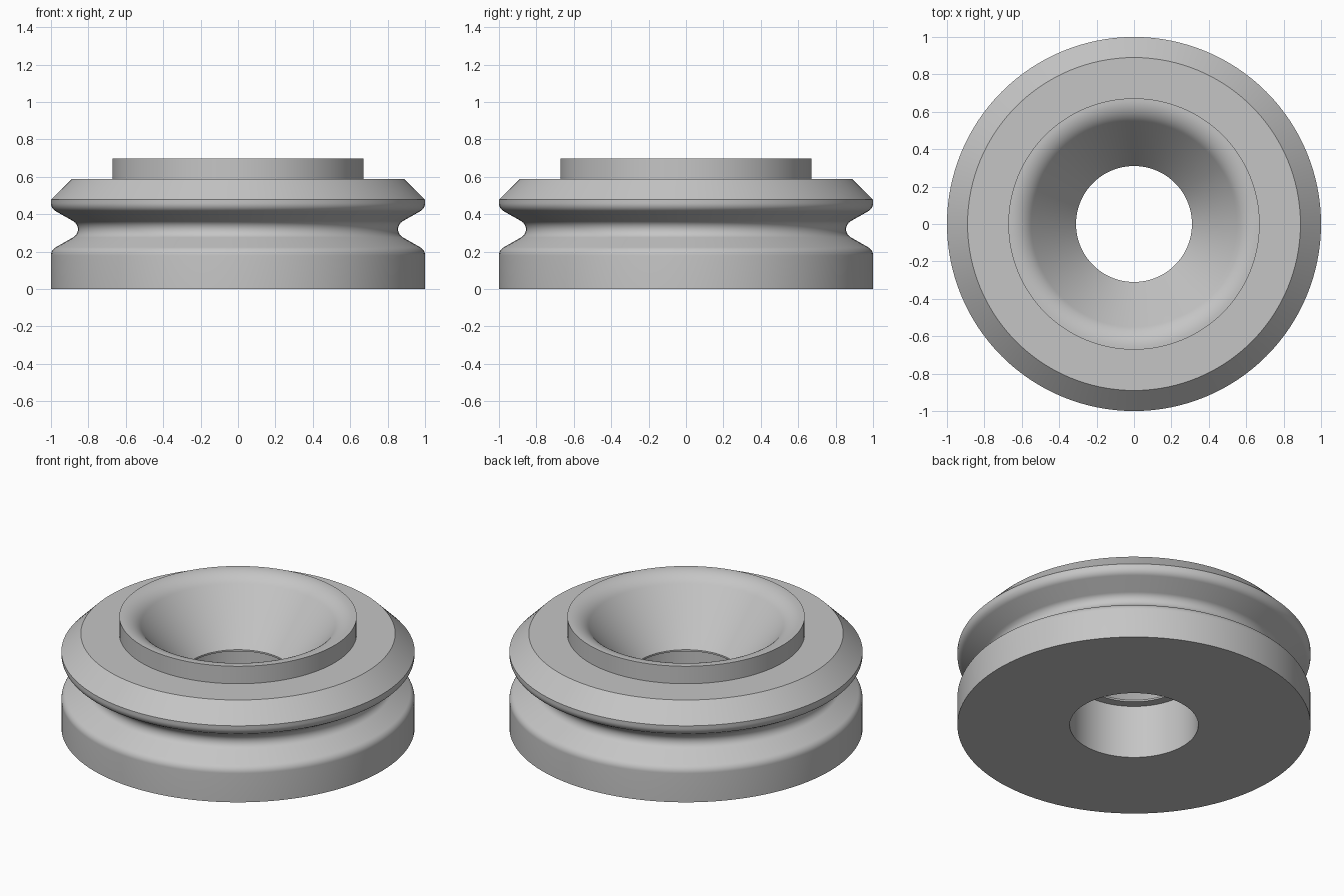
import bpy, bmesh
from math import radians, sin, cos, pi
from mathutils import Matrix, Vector

cube = bpy.data.objects.get("Cube")
if cube:
    bpy.data.objects.remove(cube, do_unlink=True)

SEGMENTS = 128


def arc(r, z, radius, start, end, steps=8):
    """Points of a profile arc around (r, z), angles in degrees."""
    angles = [radians(start + (end - start) * i / steps) for i in range(steps + 1)]
    return [(r + radius * cos(a), z + radius * sin(a)) for a in angles]


# Closed half section, from the bottom of the bore around the outside
groove_z, fillet = 0.32, 0.05
profile = [(0.364, 0), (1, 0)]
profile += arc(1 - fillet, 0.18, fillet, 0, 60)                # lower shoulder
profile += arc(0.856 + fillet, groove_z, fillet, 240, 120, 16)  # groove floor
profile += arc(1 - fillet, 0.46, fillet, -60, 0)               # upper shoulder
profile += [(1, 0.478), (0.89, 0.588)]                         # chamfer
profile += [(0.672, 0.588), (0.672, 0.697)]                    # raised collar
profile += arc(0.66, 0.557, 0.14, 90, 142, 12)                 # rounded mouth
profile += [(0.31, 0.343), (0.31, 0.333), (0.364, 0.333)]      # cone and bore ledge

# Revolve the section
bm = bmesh.new()
rings = []
for i in range(SEGMENTS):
    turn = Matrix.Rotation(2 * pi * i / SEGMENTS, 3, 'Z')
    rings.append([bm.verts.new(turn @ Vector((r, 0, z))) for r, z in profile])
for i, ring in enumerate(rings):
    following = rings[(i + 1) % SEGMENTS]
    for j in range(len(profile)):
        k = (j + 1) % len(profile)
        bm.faces.new((ring[j], following[j], following[k], ring[k]))
bmesh.ops.recalc_face_normals(bm, faces=bm.faces)

mesh = bpy.data.meshes.new("grooved_ring")
bm.to_mesh(mesh)
bm.free()
ring_object = bpy.data.objects.new("grooved_ring", mesh)
bpy.context.collection.objects.link(ring_object)

# Plain grey material
grey = bpy.data.materials.new("light_grey")
grey.use_nodes = True
colour = (0.56, 0.56, 0.56, 1)
grey.diffuse_color = colour
grey.node_tree.nodes["Principled BSDF"].inputs["Base Color"].default_value = colour
mesh.materials.append(grey)

# Smooth curves with crisp rims
bpy.ops.object.select_all(action='DESELECT')
ring_object.select_set(True)
bpy.context.view_layer.objects.active = ring_object
bpy.ops.object.shade_smooth_by_angle(angle=radians(30))
